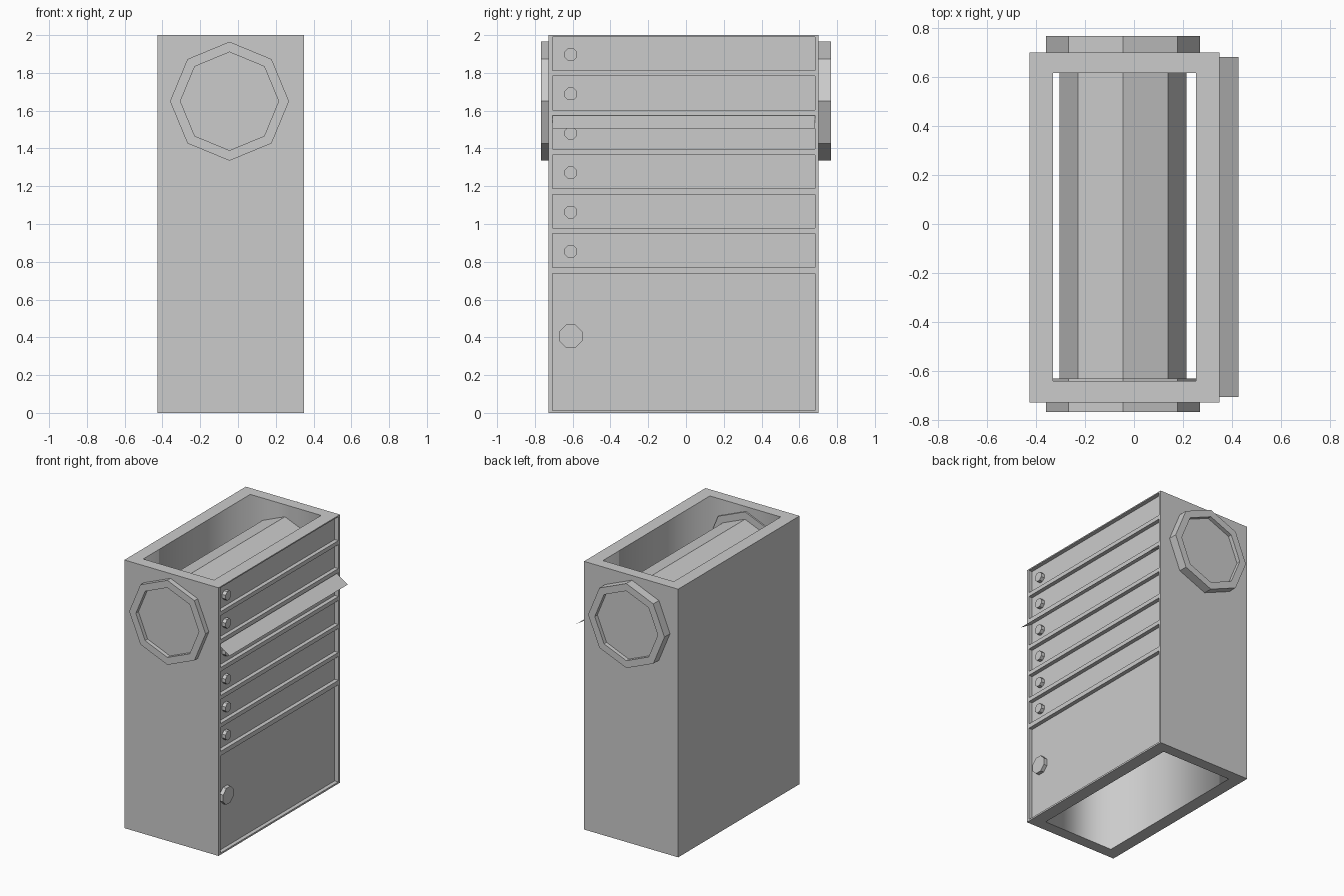
import bpy, bmesh
from math import sin, cos, pi
from mathutils import Vector

if "Cube" in bpy.data.objects:
    bpy.data.objects.remove(bpy.data.objects["Cube"])


def finish(name, bm):
    bmesh.ops.recalc_face_normals(bm, faces=bm.faces)
    me = bpy.data.meshes.new(name)
    bm.to_mesh(me)
    bm.free()
    ob = bpy.data.objects.new(name, me)
    bpy.context.collection.objects.link(ob)
    return ob


def tube(name, outer, inner, lo, hi, place, smooth_inside=False):
    """Hollow prism between two outlines with equal point counts."""
    bm = bmesh.new()
    ol, oh, il, ih = [[bm.verts.new(place(a, b, h)) for a, b in pts]
                      for pts, h in ((outer, lo), (outer, hi), (inner, lo), (inner, hi))]
    n = len(outer)
    for i in range(n):
        j = (i + 1) % n
        for p, q in ((ol, oh), (oh, ih), (ol, il)):
            bm.faces.new((p[i], p[j], q[j], q[i]))
        bm.faces.new((il[i], il[j], ih[j], ih[i])).smooth = smooth_inside
    return finish(name, bm)


def prism(name, pts, lo, hi, place):
    bm = bmesh.new()
    a, b = [[bm.verts.new(place(u, v, h)) for u, v in pts] for h in (lo, hi)]
    n = len(pts)
    bm.faces.new(a)
    bm.faces.new(b)
    for i in range(n):
        j = (i + 1) % n
        bm.faces.new((a[i], a[j], b[j], b[i]))
    return finish(name, bm)


def rect(x0, x1, y0, y1):
    return [(x0, y0), (x1, y0), (x1, y1), (x0, y1)]


def octagon(cx, cy, r, turn=0.0):
    return [(cx + r * cos(turn + i * pi / 4), cy + r * sin(turn + i * pi / 4)) for i in range(8)]


def along_x(u, v, h): return Vector((h, u, v))
def along_y(u, v, h): return Vector((u, h, v))
def along_z(u, v, h): return Vector((u, v, h))


FACE, BACK = 0.35, 0.32          # side face and recessed panel plane
Y0, Y1 = -0.708, 0.683
PITCH = 0.2085
panels = [(1.813 - i * PITCH, 1.991 - i * PITCH) for i in range(6)] + [(0.013, 0.737)]

# open-ended cabinet body
body = tube("cabinet_body", rect(-0.427, FACE, -0.729, 0.702),
            rect(-0.332, 0.253, -0.643, 0.618), 0, 2, along_z, True)

# recessed drawer and door panels
for z0, z1 in panels:
    cutter = prism("panel_cutter", rect(Y0, Y1, z0, z1), BACK, 0.5, along_x)
    cutter.hide_render = True
    mod = body.modifiers.new("recess", 'BOOLEAN')
    mod.operation, mod.solver, mod.object = 'DIFFERENCE', 'EXACT', cutter
    bpy.context.view_layer.objects.active = body
    bpy.ops.object.modifier_apply(modifier=mod.name)
    bpy.data.objects.remove(cutter)

# knobs
for i in range(6):
    prism(f"drawer_knob_{i + 1}", octagon(-0.61, 1.897 - i * PITCH, 0.036, pi / 8),
          BACK - 0.01, 0.348, along_x)
prism("door_knob", octagon(-0.61, 0.406, 0.066, pi / 8), BACK - 0.01, 0.348, along_x)

# thin tilted flap over the third slot
bm = bmesh.new()
top_z = panels[2][1]
bm.faces.new([bm.verts.new(p) for p in ((BACK, Y0, top_z), (0.427, Y0, 1.505),
                                        (0.427, Y1, 1.505), (BACK, Y1, top_z))])
finish("slot_flap", bm)

# octagonal shaft through the body with a raised collar at each end
CX, CZ = -0.045, 1.65
prism("shaft", octagon(CX, CZ, 0.26), -0.738, 0.738, along_y)
for name, lo, hi in (("front_collar", -0.768, -0.632), ("back_collar", 0.632, 0.768)):
    tube(name, octagon(CX, CZ, 0.315), octagon(CX, CZ, 0.26), lo, hi, along_y)
